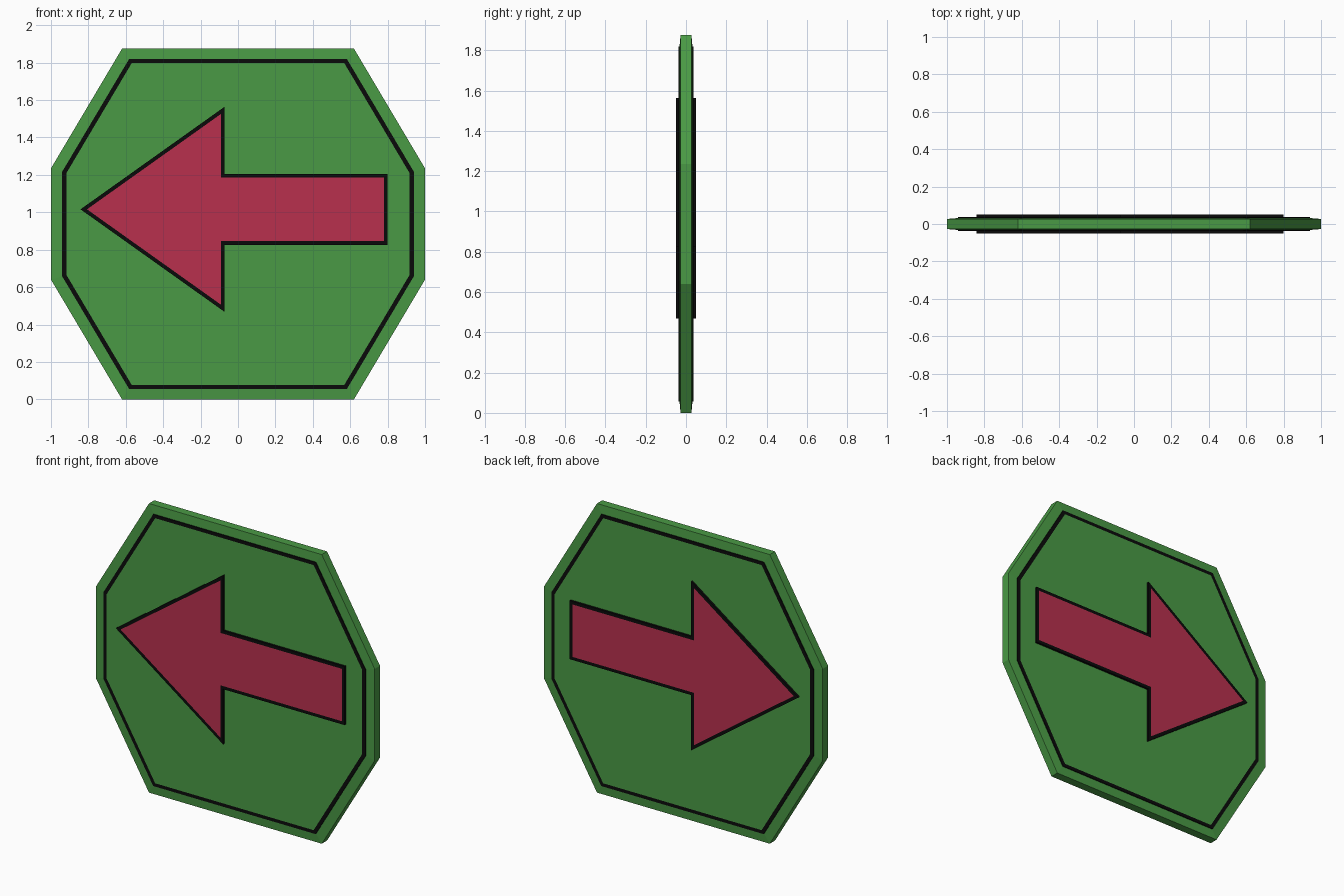
import bpy, bmesh, math

if "Cube" in bpy.data.objects:
    bpy.data.objects.remove(bpy.data.objects["Cube"])


def material(name, color):
    m = bpy.data.materials.new(name)
    m.diffuse_color = (*color, 1)
    m.use_nodes = True
    m.node_tree.nodes["Principled BSDF"].inputs["Base Color"].default_value = m.diffuse_color
    return m


green = material("sign green", (0.068, 0.323, 0.059))
black = material("outline black", (0.003, 0.003, 0.003))
red = material("arrow red", (0.479, 0.030, 0.076))


def finish(bm, name, mats):
    bmesh.ops.recalc_face_normals(bm, faces=bm.faces)
    me = bpy.data.meshes.new(name)
    bm.to_mesh(me)
    bm.free()
    for m in mats:
        me.materials.append(m)
    ob = bpy.data.objects.new(name, me)
    bpy.context.collection.objects.link(ob)
    return ob


# Eight-sided board: sloped rim, raised black border line, green face
MID = 0.9375
outline = [(-0.62, 0), (0.62, 0), (1, 0.64), (1, 1.235),
           (0.62, 1.875), (-0.62, 1.875), (-1, 1.235), (-1, 0.64)]
# scale of the outline, half thickness, material of the band that follows
half = [(1.0, 0.027, 0), (0.94, 0.032, 1), (0.94, 0.037, 1), (0.917, 0.037, 0)]
bm = bmesh.new()


def ring(s, y):
    return [bm.verts.new((x * s, y, MID + (z - MID) * s)) for x, z in outline]


def bridge(a, b, mat):
    for i in range(8):
        j = (i + 1) % 8
        bm.faces.new((a[i], a[j], b[j], b[i])).material_index = mat


edges = []
for side in (-1, 1):
    rings = [ring(s, side * y) for s, y, _ in half]
    for k in range(len(rings) - 1):
        bridge(rings[k], rings[k + 1], half[k][2])
    bm.faces.new(rings[-1])
    edges.append(rings[0])
bridge(edges[0], edges[1], 0)
finish(bm, "sign_board", (green, black))

# Arrow plates on both sides: black body with an inset red face
arrow = [(-0.842, 1.016), (-0.072, 0.468), (-0.072, 0.826), (0.80, 0.826),
         (0.80, 1.206), (-0.072, 1.206), (-0.072, 1.564)]
for side, name in ((-1, "front_arrow"), (1, "back_arrow")):
    bm = bmesh.new()
    base = bm.faces.new([bm.verts.new((x, side * 0.036, z)) for x, z in arrow])
    ext = bmesh.ops.extrude_face_region(bm, geom=[base], use_keep_orig=True)["geom"]
    for v in ext:
        if isinstance(v, bmesh.types.BMVert):
            v.co.y = side * 0.05
    bmesh.ops.recalc_face_normals(bm, faces=bm.faces)
    bm.normal_update()
    top = [f for f in bm.faces if abs(f.calc_center_median().y) > 0.0495]
    bmesh.ops.inset_region(bm, faces=top, thickness=0.02, use_even_offset=True)
    for f in top:
        f.material_index = 1
    finish(bm, name, (black, red))
